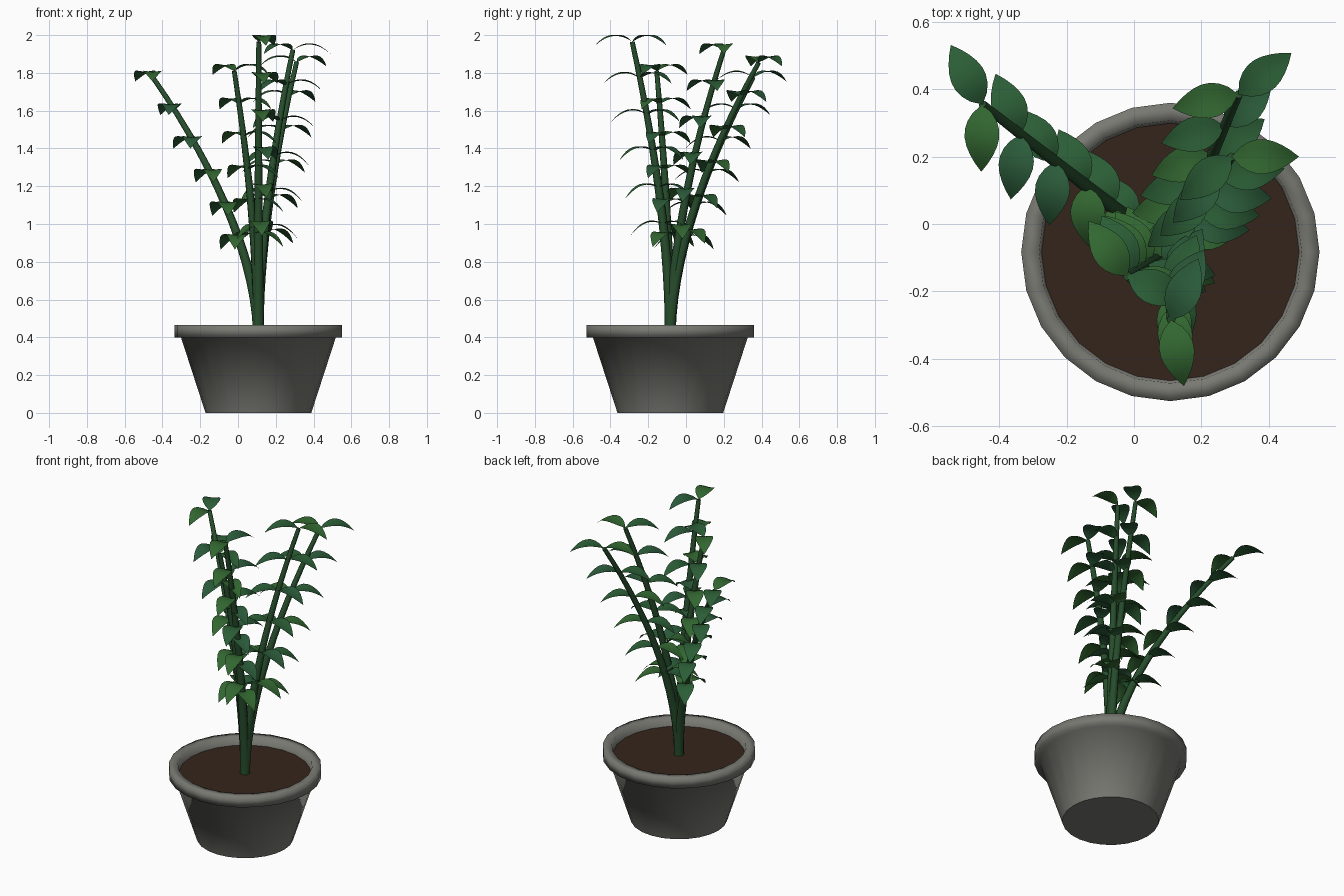
import bpy, bmesh, math, random
from mathutils import Vector

if "Cube" in bpy.data.objects:
    bpy.data.objects.remove(bpy.data.objects["Cube"])

random.seed(4)
CX, CY, SOIL_Z = 0.108, -0.083, 0.415


def material(name, rgb):
    m = bpy.data.materials.new(name)
    m.diffuse_color = (*rgb, 1)
    m.use_nodes = True
    m.node_tree.nodes["Principled BSDF"].inputs["Base Color"].default_value = m.diffuse_color
    return m


POT = material("pot_grey", (0.19, 0.19, 0.17))
SOIL = material("soil_brown", (0.035, 0.018, 0.011))
STEM = material("stem_green", (0.02, 0.075, 0.025))
LEAVES = [material("leaf_green_a", (0.024, 0.11, 0.036)),
          material("leaf_green_b", (0.032, 0.135, 0.03)),
          material("leaf_green_c", (0.024, 0.105, 0.042))]


def finish(name, bm, mats, angle):
    me = bpy.data.meshes.new(name)
    bm.to_mesh(me)
    bm.free()
    ob = bpy.data.objects.new(name, me)
    bpy.context.collection.objects.link(ob)
    for m in mats:
        me.materials.append(m)
    bpy.ops.object.select_all(action='DESELECT')
    ob.select_set(True)
    bpy.context.view_layer.objects.active = ob
    bpy.ops.object.shade_smooth_by_angle(angle=math.radians(angle))
    return ob


def lathe(name, profile, mat, angle, sides=24):
    """Revolve (radius, z) points round the pot axis; ends are capped flat."""
    bm = bmesh.new()
    rings = []
    for r, z in profile:
        rings.append([bm.verts.new((CX + r * math.cos(2 * math.pi * i / sides),
                                    CY + r * math.sin(2 * math.pi * i / sides), z))
                      for i in range(sides)])
    for a, b in zip(rings, rings[1:]):
        for i in range(sides):
            j = (i + 1) % sides
            bm.faces.new((a[i], a[j], b[j], b[i]))
    bm.faces.new(rings[0][::-1])
    bm.faces.new(rings[-1])
    bmesh.ops.recalc_face_normals(bm, faces=bm.faces)
    ob = finish(name, bm, [mat], angle)
    for p in ob.data.polygons:
        if len(p.vertices) == sides:
            p.use_smooth = False
    return ob


# Pot with softly shaded rim, closed inside just under the soil
lathe("pot", [(0.28, 0), (0.41, 0.40), (0.443, 0.40), (0.443, 0.465),
              (0.39, 0.465), (0.38, 0.40)], POT, 180)
# Soil disc
lathe("soil", [(0.375, 0.402), (0.383, SOIL_Z)], SOIL, 30)


def stem_point(tip, t):
    base = Vector((CX, CY, SOIL_Z))
    d = Vector(tip) - base
    f = t ** 1.7
    return base + Vector((d.x * f, d.y * f, d.z * t))


def add_stem(name, tip, n=14):
    cu = bpy.data.curves.new(name, 'CURVE')
    cu.dimensions = '3D'
    cu.bevel_depth = 1.0
    cu.bevel_resolution = 2
    cu.use_fill_caps = True
    sp = cu.splines.new('POLY')
    sp.points.add(n)
    for i, p in enumerate(sp.points):
        t = i / n
        p.co = (*stem_point(tip, t), 1)
        p.radius = 0.029 - 0.016 * t
    cu.materials.append(STEM)
    bpy.context.collection.objects.link(bpy.data.objects.new(name, cu))


def add_leaf(bm, origin, azimuth, length, droop, width=0.052, nu=8):
    """Arched leaf, pointed at both ends, slightly folded along the midrib."""
    out = Vector((math.cos(azimuth), math.sin(azimuth), 0))
    side = Vector((-out.y, out.x, 0))
    mat = random.randrange(3)
    rows = []
    for i in range(nu + 1):
        u = i / nu
        w = width * math.sin(math.pi * u ** 0.85) ** 0.9 if 0 < i < nu else 0
        h = 0.14 * u - 0.16 * u ** 2 - droop * u
        mid = origin + out * (length * u) + Vector((0, 0, h))
        if w == 0:
            rows.append([bm.verts.new(mid)] * 5)
        else:
            rows.append([bm.verts.new(mid + side * (w * k / 2)
                                      + Vector((0, 0, 0.13 * w * abs(k) / 2)))
                         for k in (-2, -1, 0, 1, 2)])
    for a, b in zip(rows, rows[1:]):
        for k in range(4):
            quad = list(dict.fromkeys((a[k], b[k], b[k + 1], a[k + 1])))
            bm.faces.new(quad).material_index = mat


# Five stems: tip position and the headings of each leaf pair
stems = [
    ((-0.45, 0.355, 1.775), (118, 269)),
    ((0.11, -0.285, 1.965), (66, -79)),
    ((-0.02, -0.155, 1.81), (125, -22)),
    ((0.29, 0.20, 1.92), (0, 220)),
    ((0.31, 0.385, 1.855), (38, 192)),
]
for n, (tip, headings) in enumerate(stems, 1):
    add_stem(f"stem_{n}", tip)
    bm = bmesh.new()
    for level in range(6):
        p = stem_point(tip, 1 - 0.125 * level)
        jitter = 8 if level else 0
        for a in headings:
            # lower leaves are a little shorter and hang more
            add_leaf(bm, p, math.radians(a + random.uniform(-jitter, jitter)),
                     0.2 - 0.005 * level, 0.008 * level)
    finish(f"leaves_{n}", bm, LEAVES, 40)
